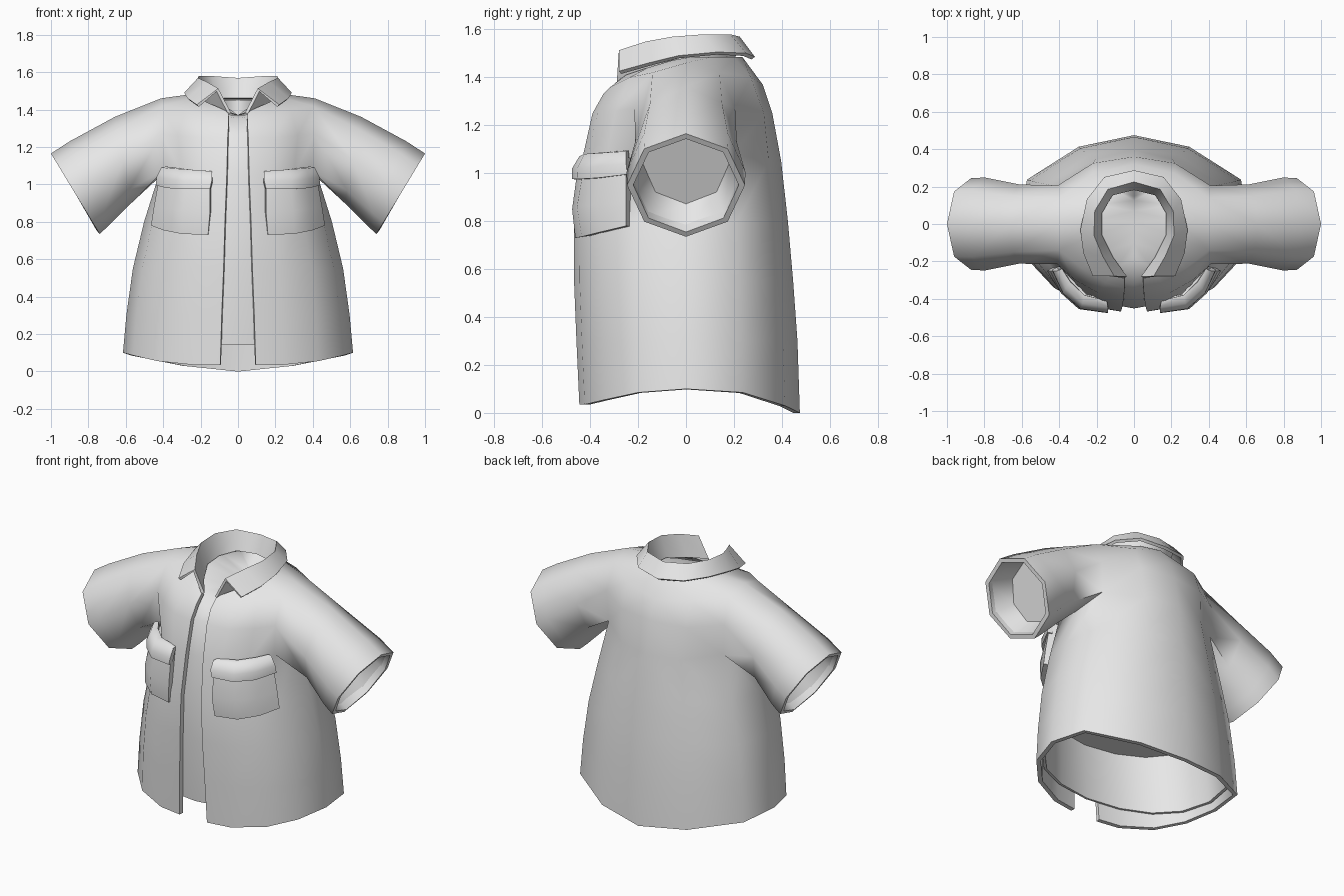
import bpy, math
from mathutils import Vector

if "Cube" in bpy.data.objects:
    bpy.data.objects.remove(bpy.data.objects["Cube"])

cloth = bpy.data.materials.new("grey_cloth")
cloth.diffuse_color = (0.8, 0.8, 0.8, 1)
cloth.use_nodes = True
cloth.node_tree.nodes["Principled BSDF"].inputs["Base Color"].default_value = cloth.diffuse_color


def make(name, verts, faces, thick=0.0, offset=-1.0, angle=66):
    """Mirrored half mesh, optionally thickened, smooth with sharp rims."""
    used = sorted({i for f in faces for i in f})
    remap = {old: new for new, old in enumerate(used)}
    me = bpy.data.meshes.new(name)
    me.from_pydata([verts[i] for i in used], [], [[remap[i] for i in f] for f in faces])
    me.materials.append(cloth)
    ob = bpy.data.objects.new(name, me)
    bpy.context.collection.objects.link(ob)
    bpy.ops.object.select_all(action='DESELECT')
    bpy.context.view_layer.objects.active = ob
    ob.select_set(True)
    mir = ob.modifiers.new("mirror", 'MIRROR')
    mir.merge_threshold = 0.0005
    bpy.ops.object.modifier_apply(modifier="mirror")
    if thick:
        sol = ob.modifiers.new("thickness", 'SOLIDIFY')
        sol.thickness = thick
        sol.offset = offset
        bpy.ops.object.modifier_apply(modifier="thickness")
    bpy.ops.object.shade_smooth_by_angle(angle=math.radians(angle))
    return ob


def grid(rows, skip=()):
    """Quads between equal-length rows of points."""
    n = len(rows[0])
    verts = [tuple(p) for row in rows for p in row]
    faces = [(r * n + c, r * n + c + 1, (r + 1) * n + c + 1, (r + 1) * n + c)
             for r in range(len(rows) - 1) for c in range(n - 1) if (r, c) not in skip]
    return verts, faces


# Torso cross-section, front opening to centre back, as fractions of width and depth
SECTION = [(0, 1), (.39, .95), (.70, .76), (.91, .45), (1, 0), (.93, .5), (.48, .87), (0, 1)]
HEM = [.035, .035, .055, .085, .1, .085, .03, 0]


def ring(width, front, back, gap, z):
    pts = []
    for i, (fx, fy) in enumerate(SECTION):
        x = gap if i == 0 else fx * width
        y = -fy * front if i < 4 else fy * back
        pts.append((x, y, z[i] if isinstance(z, list) else z))
    return pts


ARMPIT_Z = [1.05, 1.05, 1.06, 1.08, 1.03, 1.08, 1.05, 1.05]
rows = [
    ring(.615, .445, .475, .095, HEM),
    ring(.597, .457, .465, .087, .3),
    ring(.562, .467, .447, .077, .55),
    ring(.502, .468, .425, .07, .8),
    ring(.43, .435, .397, .06, ARMPIT_Z),
    # chest, shoulder and neck
    [(.055, -.39, 1.25), (.19, -.37, 1.25), (.32, -.295, 1.26), (.41, -.215, 1.27),
     (.42, 0, 1.27), (.41, .205, 1.27), (.22, .325, 1.25), (0, .36, 1.25)],
    [(.05, -.345, 1.33), (.15, -.315, 1.36), (.28, -.235, 1.40), (.40, -.14, 1.42),
     (.41, 0, 1.46), (.40, .14, 1.42), (.22, .27, 1.40), (0, .32, 1.37)],
    [(.05, -.285, 1.385), (.10, -.25, 1.41), (.17, -.16, 1.44), (.215, -.06, 1.47),
     (.23, .02, 1.485), (.21, .11, 1.485), (.12, .2, 1.485), (0, .235, 1.485)],
]
ARM = 4  # row at the armpit


# Sleeves continue from the eight-sided armholes
def sleeve_ring(top, bottom, half_y, scale=1.0):
    t, b = Vector((top[0], 0, top[1])), Vector((bottom[0], 0, bottom[1]))
    mid, half = (t + b) / 2, (t - b) / 2 * scale
    out = []
    for i in range(8):
        a = math.radians(-135 + 45 * i)
        out.append(tuple(mid + half * math.sin(a) + Vector((0, half_y * scale * math.cos(a), 0))))
    return out


def bridge(a, b):
    return [(a[i], a[(i + 1) % 8], b[(i + 1) % 8], b[i]) for i in range(8)]


verts, faces = grid(rows, skip={(r, c) for r in (ARM, ARM + 1) for c in (3, 4)})
loop = [(ARM + r) * 8 + c for r, c in
        ((0, 3), (0, 4), (0, 5), (1, 5), (2, 5), (2, 4), (2, 3), (1, 3))]
for top, bottom, half_y in (((.66, 1.36), (.57, .90), .212),
                            ((.90, 1.23), (.69, .78), .248),
                            ((1.0, 1.165), (.74, .735), .246)):
    new = list(range(len(verts), len(verts) + 8))
    verts += sleeve_ring(top, bottom, half_y)
    faces += bridge(loop, new)
    loop = new
make("shirt_shell", verts, faces, .026)

# Sleeve lining, closed off part-way up the arm
verts = (sleeve_ring((.985, 1.165), (.73, .745), .245, .93)
         + sleeve_ring((.84, 1.25), (.65, .83), .225, .80))
faces = bridge(list(range(8)), list(range(8, 16))) + [tuple(range(8, 16))]
make("sleeve_lining", verts, faces, angle=50)


# Inner lining, closed across the front, neck and waist
def inset(row, s, dz=0.0, z=None):
    return [(0 if i == 0 else x * s, y * (s + .025 if i == 0 else s),
             pz + dz if z is None else z)
            for i, (x, y, pz) in enumerate(row)]


def collapse(row, z):
    return [(0, y * .9, z) for x, y, _ in row]


inner = [
    collapse(inset(rows[2], .91), .5),
    inset(rows[2], .91, z=.5),
    inset(rows[0], .91, z=.14),
    inset(rows[0], .94, z=.14),
    inset(rows[1], .94), inset(rows[2], .94), inset(rows[3], .94), inset(rows[4], .94),
    inset(rows[5], .93), inset(rows[6], .92, -.035), inset(rows[7], .93, -.035),
    collapse(inset(rows[7], .7), 1.37),
]
make("inner_lining", *grid(inner))

# Collar: neck stand, fold line and turned-down leaf, front to back
base = [(.045, -.285, 1.38), (.12, -.18, 1.41), (.18, -.06, 1.44),
        (.18, .06, 1.45), (.12, .16, 1.46), (0, .19, 1.46)]
fold = [(.11, -.28, 1.505), (.17, -.17, 1.54), (.215, -.06, 1.56),
        (.21, .07, 1.57), (.14, .185, 1.57), (0, .225, 1.56)]
leaf = [(.215, -.275, 1.42), (.265, -.15, 1.455), (.28, -.03, 1.485),
        (.245, .13, 1.50), (.155, .245, 1.495), (0, .28, 1.48)]
make("collar", *grid([base, fold, leaf]), .018, 0)

# Chest pockets with puffed flaps
pocket = [
    [(.16, -.462, .73), (.30, -.435, .735), (.40, -.355, .755), (.465, -.25, .78)],
    [(.15, -.475, .85), (.295, -.455, .86), (.39, -.37, .87), (.45, -.25, .88)],
    [(.15, -.448, 1.05), (.275, -.42, 1.06), (.36, -.335, 1.07), (.415, -.25, 1.07)],
]
make("chest_pocket", *grid(pocket), .05)
flap = [
    [(.15, -.475, .975), (.285, -.455, .975), (.38, -.37, .98), (.44, -.245, .995)],
    [(.14, -.475, 1.02), (.285, -.453, 1.02), (.38, -.37, 1.03), (.435, -.25, 1.04)],
    [(.14, -.445, 1.07), (.275, -.425, 1.08), (.365, -.345, 1.085), (.41, -.25, 1.09)],
    [(.145, -.41, 1.07), (.265, -.38, 1.08), (.34, -.31, 1.09), (.385, -.24, 1.095)],
]
make("pocket_flap", *grid(flap), .03)
